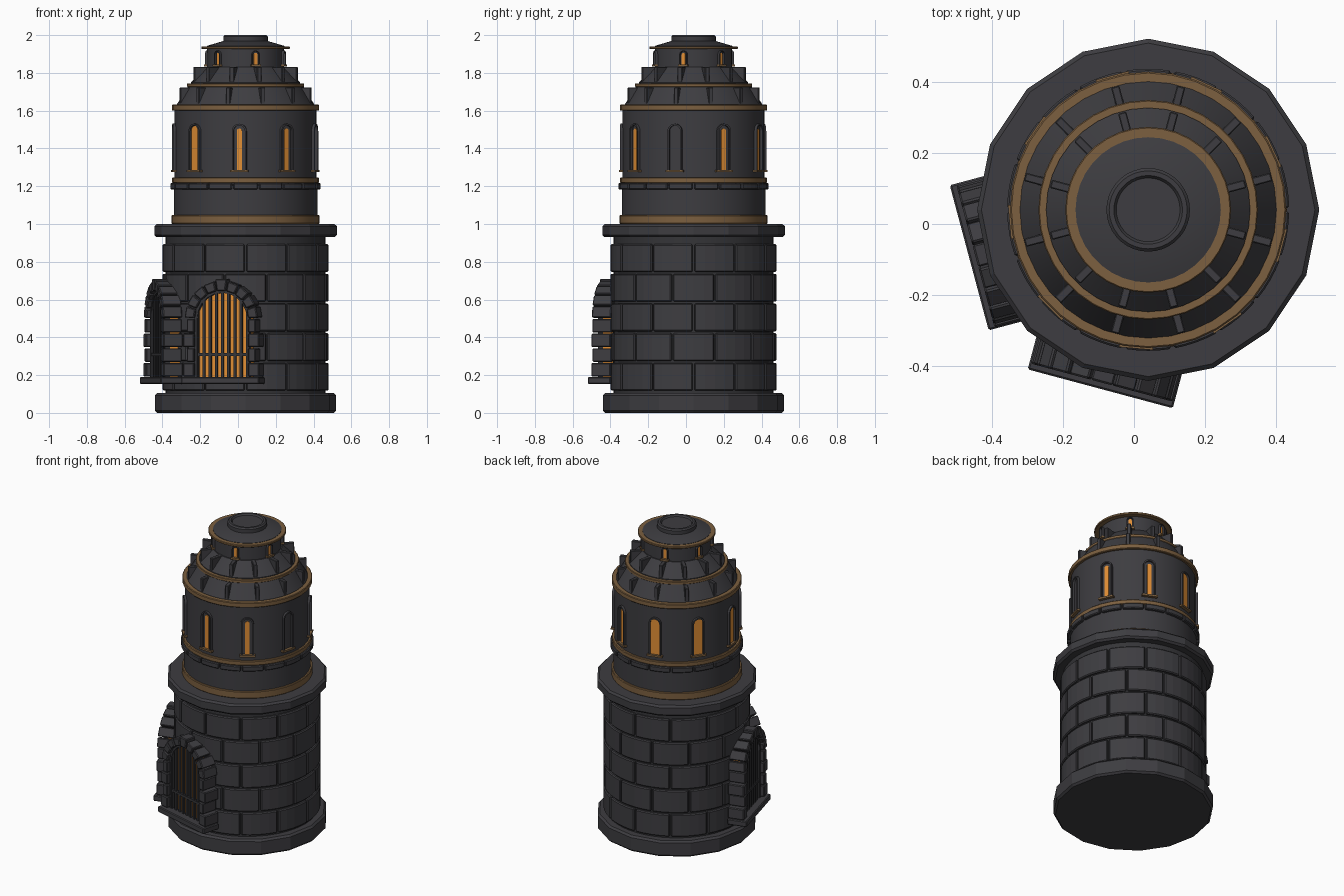
import bpy, bmesh
from math import sin, cos, pi, radians, sqrt
from mathutils import Vector

if "Cube" in bpy.data.objects:
    bpy.data.objects.remove(bpy.data.objects["Cube"])

CENTRE = Vector((0.04, 0.04, 0))


def material(name, rgb):
    m = bpy.data.materials.new(name)
    m.use_nodes = True
    m.diffuse_color = (*rgb, 1)
    bsdf = m.node_tree.nodes["Principled BSDF"]
    bsdf.inputs["Base Color"].default_value = (*rgb, 1)
    bsdf.inputs["Roughness"].default_value = 0.8
    return m


STONE = material("dark stone", (0.047, 0.046, 0.052))
IRON = material("dark iron", (0.035, 0.035, 0.039))
BRONZE = material("bronze trim", (0.2, 0.115, 0.05))
GLOW = material("amber glow", (0.75, 0.27, 0.035))


def finish(name, bm, mat, bevel=0, smooth=False):
    bmesh.ops.recalc_face_normals(bm, faces=bm.faces)
    mesh = bpy.data.meshes.new(name)
    bm.to_mesh(mesh)
    bm.free()
    mesh.materials.append(mat)
    obj = bpy.data.objects.new(name, mesh)
    obj.location = CENTRE
    bpy.context.collection.objects.link(obj)
    if bevel:
        mod = obj.modifiers.new("bevel", "BEVEL")
        mod.width = bevel
        mod.segments = 1
        mod.limit_method = "ANGLE"
        mod.angle_limit = radians(40)
    if smooth:
        bpy.ops.object.select_all(action="DESELECT")
        obj.select_set(True)
        bpy.context.view_layer.objects.active = obj
        bpy.ops.object.shade_smooth_by_angle(angle=radians(30))
    return obj


def lathe(name, profile, mat, sides=36, bevel=0, smooth=True):
    """Spin (radius, height) points round the axis and cap both ends."""
    bm = bmesh.new()
    rings = [[bm.verts.new((r * cos(2 * pi * i / sides), r * sin(2 * pi * i / sides), z))
              for i in range(sides)] for r, z in profile]
    for low, high in zip(rings, rings[1:]):
        for i in range(sides):
            j = (i + 1) % sides
            bm.faces.new((low[i], low[j], high[j], high[i]))
    bm.faces.new(rings[0])
    bm.faces.new(rings[-1])
    return finish(name, bm, mat, bevel, smooth)


def band(name, r, z0, z1, mat, **kw):
    return lathe(name, [(r, z0), (r, z1)], mat, **kw)


def skin(bm, a, b):
    """Join two matching outlines into a closed solid."""
    a, b = [bm.verts.new(p) for p in a], [bm.verts.new(p) for p in b]
    bm.faces.new(a)
    bm.faces.new(b[::-1])
    for i in range(len(a)):
        j = (i + 1) % len(a)
        bm.faces.new((a[i], a[j], b[j], b[i]))


def arc_block(bm, r0, r1, z0, z1, a0, a1, steps=4):
    """Curved block between two angles in degrees."""
    angles = [radians(a0 + (a1 - a0) * i / steps) for i in range(steps + 1)]
    outline = [(r1 * cos(a), r1 * sin(a)) for a in angles]
    outline += [(r0 * cos(a), r0 * sin(a)) for a in reversed(angles)]
    skin(bm, [(x, y, z0) for x, y in outline], [(x, y, z1) for x, y in outline])


def prism(bm, outline, d0, d1, az):
    """Extrude a (sideways, height) outline outward at the given azimuth."""
    a = radians(az)
    out, side = Vector((cos(a), sin(a), 0)), Vector((-sin(a), cos(a), 0))
    ends = [[out * d + side * u + Vector((0, 0, z)) for u, z in outline] for d in (d0, d1)]
    skin(bm, *ends)


def box(bm, u0, u1, z0, z1, d0, d1, az):
    prism(bm, [(u0, z0), (u1, z0), (u1, z1), (u0, z1)], d0, d1, az)


def arch(w, z0, spring, steps=10):
    """Outline of a round-headed opening, from right foot to left foot."""
    head = [(w * cos(pi * i / steps), spring + w * sin(pi * i / steps)) for i in range(steps + 1)]
    return [(w, z0)] + head + [(-w, z0)]


# Lower tower: plinth, core, brick courses and parapet
band("plinth", 0.48, 0, 0.105, STONE, sides=16, bevel=0.012, smooth=False)
band("wall_core", 0.424, 0.09, 0.95, IRON, sides=48)
band("parapet", 0.483, 0.93, 1.0, STONE, sides=16, bevel=0.012, smooth=False)

bm = bmesh.new()
COURSE = 0.157
for row in range(5):
    z = 0.118 + row * COURSE
    for k in range(12):
        start = k * 30 + 15 * (row % 2)
        arc_block(bm, 0.4, 0.44, z, z + COURSE - 0.01, start + 0.6, start + 29.4)
finish("wall_bricks", bm, STONE, bevel=0.006)

# Upper tower drum with trim bands
band("upper_drum_foot", 0.38, 0.99, 1.2, STONE)
band("foot_trim", 0.392, 1.0, 1.047, BRONZE, bevel=0.004)
band("upper_drum", 0.375, 1.19, 1.62, STONE)
band("sill_trim", 0.389, 1.217, 1.247, BRONZE, bevel=0.004)
band("cornice_trim", 0.39, 1.6, 1.632, BRONZE, bevel=0.004)

bm = bmesh.new()
for k in range(18):
    arc_block(bm, 0.36, 0.398, 1.182, 1.217, k * 20 + 0.7, k * 20 + 19.3)
finish("block_course", bm, STONE, bevel=0.005)

# Stepped roof
lathe("lower_roof", [(0.362, 1.625), (0.362, 1.636), (0.305, 1.73)], STONE)
band("roof_trim", 0.31, 1.725, 1.745, BRONZE, bevel=0.003)
lathe("upper_roof", [(0.288, 1.74), (0.288, 1.75), (0.21, 1.83)], STONE)
band("lantern_drum", 0.203, 1.82, 1.93, STONE)
band("lantern_trim", 0.234, 1.926, 1.941, BRONZE, bevel=0.003)
lathe("lantern_roof", [(0.205, 1.935), (0.205, 1.943), (0.12, 1.968)], STONE)
lathe("cap", [(0.118, 1.965), (0.118, 1.992), (0.11, 2.0), (0.097, 2.0), (0.09, 1.99)], STONE)

bm = bmesh.new()
for k in range(12):
    az = 15 + 30 * k
    box(bm, -0.012, 0.012, 1.632, 1.722, 0.3, 0.36, az)
    box(bm, -0.012, 0.012, 1.745, 1.832, 0.19, 0.284, az)
finish("roof_ribs", bm, STONE, bevel=0.003)


def windows(name, count, w, z0, spring, r, rim, glow_width):
    """Ring of round-headed windows: frames, sills and glowing panes."""
    frames, sills, panes = bmesh.new(), bmesh.new(), bmesh.new()
    for k in range(count):
        az = -15 + 360 / count * k
        prism(frames, arch(w + rim, z0, spring) + arch(w, z0, spring)[::-1],
              r - 0.02, r + 0.013, az)
        box(sills, -w - 2 * rim, w + 2 * rim, z0 - 0.012, z0, r - 0.02, r + 0.018, az)
        share = glow_width(az)
        if share:
            prism(panes, arch(w * share, z0, spring), r - 0.01, r + 0.003, az)
    finish(name + "_frames", frames, STONE)
    finish(name + "_sills", sills, BRONZE)
    finish(name + "_panes", panes, GLOW)


def drum_glow(az):
    if az == -15:
        return 0
    return 0.95 if 90 < az < 230 else 0.45


windows("drum_window", 9, 0.03, 1.287, 1.492, 0.375, 0.009, drum_glow)
windows("lantern_window", 6, 0.016, 1.845, 1.897, 0.203, 0.005, lambda az: 0.6)

# Two arched gates with stone surrounds and barred glowing openings
INNER, OUTER, FOOT, SPRING = 0.148, 0.2, 0.19, 0.5
for label, az in (("front_gate", -105), ("right_gate", -165)):
    stones, sill, pane, bars = (bmesh.new() for _ in range(4))
    step = (SPRING - FOOT) / 4
    for i in range(4):
        z = FOOT + i * step
        edge = OUTER + (0.008 if i % 2 == 0 else -0.012)
        for s in (-1, 1):
            box(stones, s * INNER, s * edge, z + 0.003, z + step - 0.003, 0.4, 0.505, az)
    for i in range(9):
        t0, t1 = pi * (i + 0.06) / 9, pi * (i + 0.94) / 9
        edge = OUTER + (0.012 if i == 4 else 0)
        wedge = [(r * cos(t), SPRING + r * sin(t))
                 for r, t in ((INNER, t0), (edge, t0), (edge, t1), (INNER, t1))]
        prism(stones, wedge, 0.4, 0.505, az)
    box(sill, -0.212, 0.212, 0.152, FOOT, 0.4, 0.523, az)
    prism(pane, arch(INNER + 0.005, FOOT, SPRING), 0.4, 0.455, az)
    for i in range(9):
        u = (i - 4) * 0.034
        top = SPRING + sqrt(INNER ** 2 - u ** 2)
        box(bars, u - 0.007, u + 0.007, FOOT, top, 0.463, 0.477, az)
    for z in (0.31, 0.5):
        if z < SPRING:
            box(bars, -INNER, INNER, z - 0.008, z + 0.008, 0.46, 0.48, az)
    # Thin dark rim inside the opening
    prism(bars, arch(INNER + 0.004, FOOT, SPRING) + arch(INNER - 0.012, FOOT, SPRING)[::-1],
          0.4, 0.482, az)
    finish(label + "_stones", stones, STONE, bevel=0.005)
    finish(label + "_sill", sill, STONE, bevel=0.005)
    finish(label + "_pane", pane, GLOW)
    finish(label + "_bars", bars, IRON)
